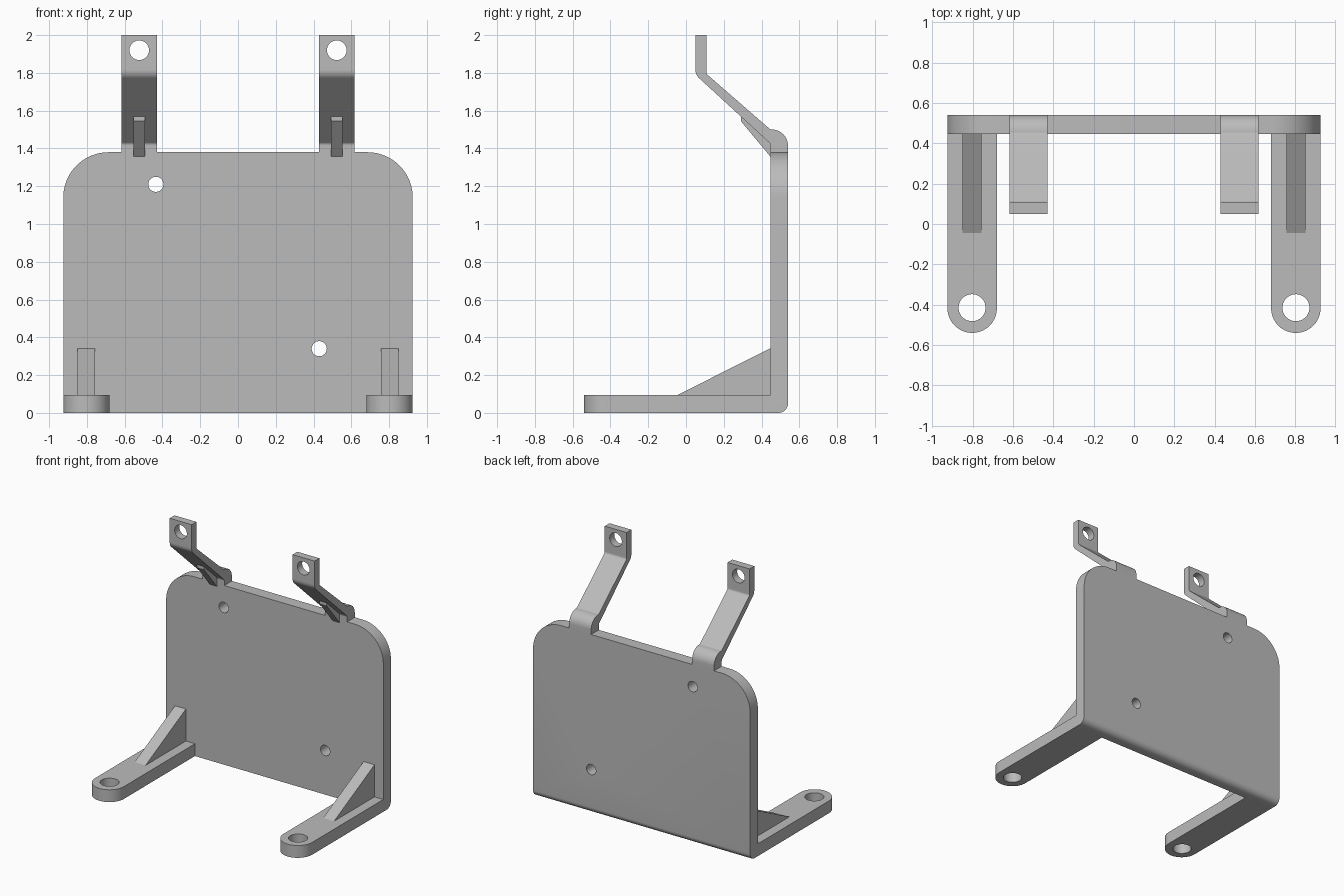
import bpy, bmesh, math
from mathutils import Vector

cube = bpy.data.objects.get("Cube")
if cube:
    bpy.data.objects.remove(cube, do_unlink=True)

grey = bpy.data.materials.new("plain grey")
grey.use_nodes = True
colour = (0.5, 0.5, 0.5, 1)
grey.diffuse_color = colour
grey.node_tree.nodes["Principled BSDF"].inputs["Base Color"].default_value = colour


def fillet(points, steps=12):
    """Round each (a, b, radius) corner of a closed outline."""
    out = []
    for i, (a, b, r) in enumerate(points):
        p = Vector((a, b))
        if not r:
            out.append(p)
            continue
        u = (Vector(points[i - 1][:2]) - p).normalized()
        v = (Vector(points[(i + 1) % len(points)][:2]) - p).normalized()
        half = u.angle(v) / 2
        centre = p + (u + v).normalized() * r / math.sin(half)
        start = p + u * r / math.tan(half) - centre
        end = p + v * r / math.tan(half) - centre
        turn = math.atan2(start.x * end.y - start.y * end.x, start.dot(end))
        for k in range(steps + 1):
            t = turn * k / steps
            c, s = math.cos(t), math.sin(t)
            out.append(centre + Vector((start.x * c - start.y * s, start.x * s + start.y * c)))
    return out


def circle(a, b, r, n=40):
    return [Vector((a + r * math.cos(math.tau * k / n), b + r * math.sin(math.tau * k / n))) for k in range(n)]


# Maps an outline point and a depth to 3D, by extrusion axis
AXES = {
    "x": lambda p, d: (d, p.x, p.y),
    "y": lambda p, d: (p.x, d, p.y),
    "z": lambda p, d: (p.x, p.y, d),
}


def prism(name, outline, axis, lo, hi):
    bm = bmesh.new()
    ends = [[bm.verts.new(AXES[axis](p, d)) for p in outline] for d in (lo, hi)]
    for ring in ends:
        bm.faces.new(ring)
    n = len(outline)
    for i in range(n):
        j = (i + 1) % n
        bm.faces.new((ends[0][i], ends[0][j], ends[1][j], ends[1][i]))
    bmesh.ops.recalc_face_normals(bm, faces=bm.faces)
    mesh = bpy.data.meshes.new(name)
    bm.to_mesh(mesh)
    bm.free()
    mesh.materials.append(grey)
    obj = bpy.data.objects.new(name, mesh)
    bpy.context.collection.objects.link(obj)
    return obj


def drill(obj, a, b, r, axis):
    cutter = prism("hole_cutter", circle(a, b, r), axis, -3, 3)
    mod = obj.modifiers.new("hole", "BOOLEAN")
    mod.operation, mod.solver, mod.object = "DIFFERENCE", "EXACT", cutter
    bpy.context.view_layer.objects.active = obj
    bpy.ops.object.modifier_apply(modifier=mod.name)
    bpy.data.objects.remove(cutter, do_unlink=True)


WIDE, FRONT, BACK, TOP = 0.925, 0.447, 0.54, 1.38
parts = []

# Upright plate with rounded top corners and rounded lower back edge
plate = prism("back_plate", fillet([(-WIDE, 0, 0), (WIDE, 0, 0), (WIDE, TOP, 0.24), (-WIDE, TOP, 0.24)], 20),
              "y", FRONT, BACK)
bm = bmesh.new()
bm.from_mesh(plate.data)
edge = [e for e in bm.edges if all(v.co.z < 0.001 and v.co.y > BACK - 0.001 for v in e.verts)]
bmesh.ops.bevel(bm, geom=edge, offset=0.05, segments=8, profile=0.5, affect="EDGES")
bm.to_mesh(plate.data)
bm.free()
drill(plate, -0.435, 1.21, 0.04, "y")
drill(plate, 0.43, 0.34, 0.04, "y")
parts.append(plate)

# Bent arm, rib and foot outlines
arm_line = fillet([(BACK, TOP - 0.01, 0), (BACK, 1.5, 0.085), (0.447, 1.5, 0.03), (0.108, 1.795, 0.02),
                   (0.108, 2, 0), (0.05, 2, 0), (0.05, 1.79, 0.06), (FRONT, 1.425, 0.02), (FRONT, TOP - 0.01, 0)])
arm_rib_line = [Vector(p) for p in ((FRONT + 0.01, 1.345), (FRONT + 0.01, 1.44), (0.29, 1.57), (0.29, 1.545))]
foot_rib_line = [Vector(p) for p in ((-0.045, 0.09), (FRONT + 0.005, 0.09), (FRONT + 0.005, 0.342), (FRONT, 0.342), (-0.045, 0.095))]

for side, s in (("left", 1), ("right", -1)):
    arm = prism(side + "_arm", arm_line, "x", s * 0.43, s * 0.617)
    drill(arm, s * 0.523, 1.92, 0.052, "y")
    arm_rib = prism(side + "_arm_rib", arm_rib_line, "x", s * 0.493, s * 0.553)

    inner, end = 0.68, -0.54
    foot = prism(side + "_foot", fillet([(s * inner, FRONT + 0.01, 0), (s * WIDE, FRONT + 0.01, 0),
                                         (s * WIDE, end, 0.1222), (s * inner, end, 0.1222)], 16), "z", 0, 0.095)
    drill(foot, s * 0.803, -0.415, 0.067, "z")
    foot_rib = prism(side + "_foot_rib", foot_rib_line, "x", s * 0.757, s * 0.85)
    parts += [arm, arm_rib, foot, foot_rib]

# Smooth curved surfaces, keep edges sharp
bpy.ops.object.select_all(action="DESELECT")
for obj in parts:
    obj.select_set(True)
bpy.context.view_layer.objects.active = plate
bpy.ops.object.shade_smooth_by_angle(angle=math.radians(25))
